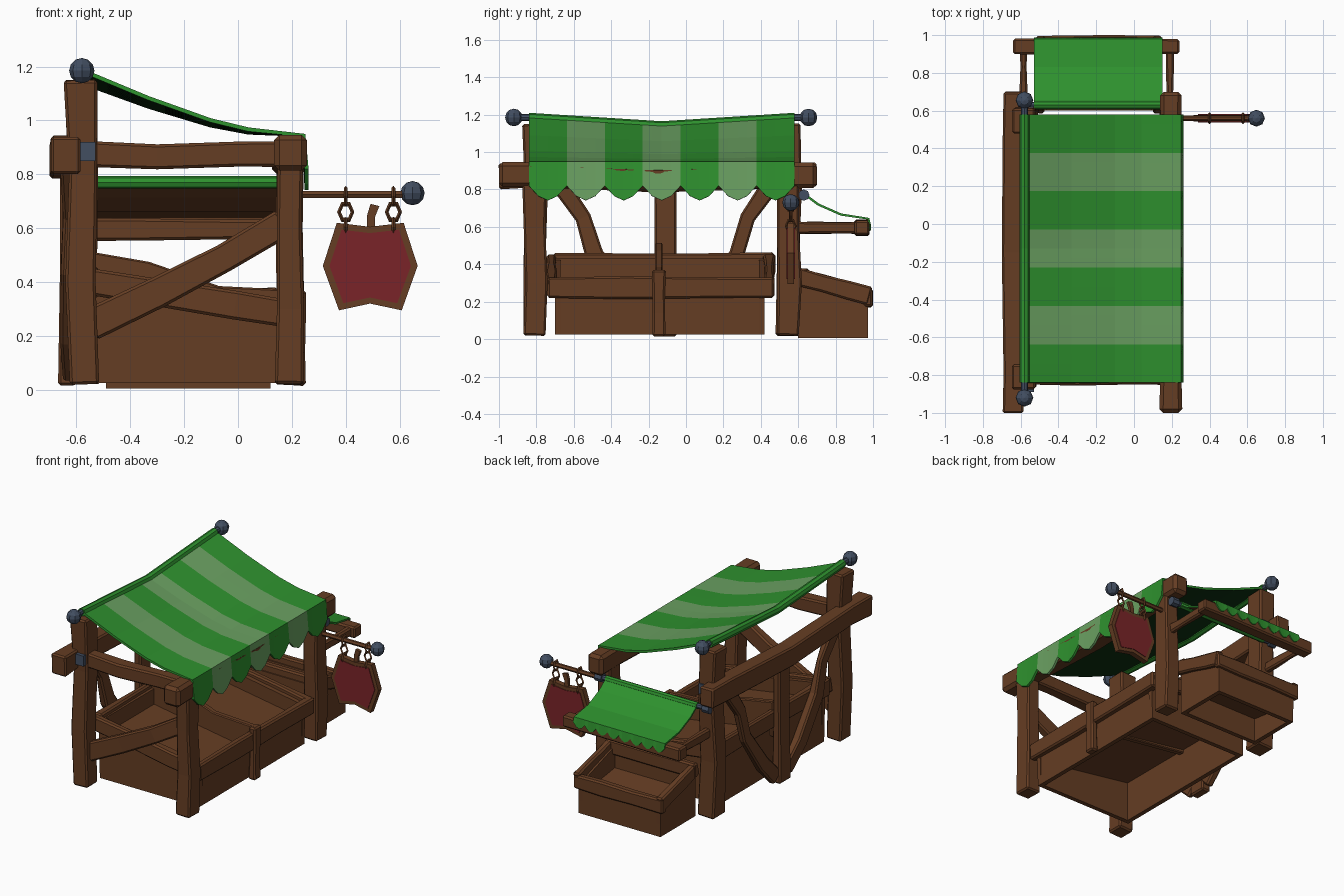
import bpy, bmesh, math, random
from mathutils import Vector

if "Cube" in bpy.data.objects:
    bpy.data.objects.remove(bpy.data.objects["Cube"])

random.seed(4)


def material(name, r, g, b):
    m = bpy.data.materials.new(name)
    m.diffuse_color = [((c / 255 + 0.055) / 1.055) ** 2.4 for c in (r, g, b)] + [1]
    m.use_nodes = True
    m.node_tree.nodes["Principled BSDF"].inputs["Base Color"].default_value = m.diffuse_color
    return m


wood = material("wood", 101, 61, 35)
green = material("green cloth", 46, 145, 46)
pale = material("pale green cloth", 106, 160, 97)
dark = material("dark green underside", 12, 46, 16)
metal = material("blue grey metal", 66, 78, 97)
red = material("red paint", 122, 36, 40)


def finish(name, bm, mats, bevel=0):
    bmesh.ops.recalc_face_normals(bm, faces=bm.faces)
    me = bpy.data.meshes.new(name)
    bm.to_mesh(me)
    bm.free()
    for m in mats:
        me.materials.append(m)
    ob = bpy.data.objects.new(name, me)
    bpy.context.collection.objects.link(ob)
    if bevel:
        mod = ob.modifiers.new("bevel", "BEVEL")
        mod.width, mod.segments = bevel, 1
    return ob


def beam(name, pts, w, h, side=(1, 0, 0), mat=wood, jit=0.006, bevel=0.01):
    """Rectangular timber lofted along a path; w is measured along side."""
    pts = [Vector(p) for p in pts]
    if len(pts) == 2:
        pts = [pts[0].lerp(pts[1], t) for t in (0, 0.35, 0.7, 1)]
    bm, rings = bmesh.new(), []
    for i, p in enumerate(pts):
        t = (pts[min(i + 1, len(pts) - 1)] - pts[max(i - 1, 0)]).normalized()
        u = Vector(side)
        u = (u - t * u.dot(t)).normalized()
        v = t.cross(u)
        a, b = (s / 2 + random.uniform(-jit, jit) for s in (w, h))
        rings.append([bm.verts.new(p + u * a * i_ + v * b * j_)
                      for i_, j_ in ((-1, -1), (1, -1), (1, 1), (-1, 1))])
    for r, q in zip(rings, rings[1:]):
        for k in range(4):
            bm.faces.new((r[k], r[(k + 1) % 4], q[(k + 1) % 4], q[k]))
    bm.faces.new(rings[0])
    bm.faces.new(rings[-1])
    return finish(name, bm, [mat], bevel)


def slab(name, poly, axis, a, b, mat=wood, bevel=0.0):
    """Polygon extruded along x (points y,z) or along y (points x,z)."""
    bm = bmesh.new()
    put = (lambda p, d: (d, *p)) if axis == "x" else (lambda p, d: (p[0], d, p[1]))
    lo, hi = ([bm.verts.new(put(p, d)) for p in poly] for d in (a, b))
    n = len(poly)
    for k in range(n):
        bm.faces.new((lo[k], lo[(k + 1) % n], hi[(k + 1) % n], hi[k]))
    bm.faces.new(lo)
    bm.faces.new(hi)
    return finish(name, bm, [mat], bevel)


def rod(name, pts, radius, mat, sides=8):
    bm, rings = bmesh.new(), []
    d = (Vector(pts[-1]) - Vector(pts[0])).normalized()
    u = d.cross(Vector((0, 0, 1))).normalized()
    v = d.cross(u)
    for p in pts:
        rings.append([bm.verts.new(Vector(p) + radius * (u * math.cos(k * math.tau / sides)
                      + v * math.sin(k * math.tau / sides))) for k in range(sides)])
    for r, q in zip(rings, rings[1:]):
        for k in range(sides):
            bm.faces.new((r[k], r[(k + 1) % sides], q[(k + 1) % sides], q[k]))
    bm.faces.new(rings[0])
    bm.faces.new(rings[-1])
    return finish(name, bm, [mat])


def ball(name, loc, r):
    bpy.ops.mesh.primitive_uv_sphere_add(segments=8, ring_count=6, radius=r, location=loc)
    bpy.context.object.name = name
    bpy.context.object.data.materials.append(metal)


def cloth(name, rows, mats, stripe, thick):
    """Grid of points, material chosen per column, dark or wooden underside by solidify."""
    bm = bmesh.new()
    vs = [[bm.verts.new(p) for p in row] for row in rows]
    for r, q in zip(vs, vs[1:]):
        for k in range(len(r) - 1):
            f = bm.faces.new((r[k], r[k + 1], q[k + 1], q[k]))
            f.material_index = stripe(k)
    ob = finish(name, bm, mats)
    if ob.data.polygons[0].normal.z < 0:
        ob.data.flip_normals()
    mod = ob.modifiers.new("thickness", "SOLIDIFY")
    mod.thickness, mod.offset, mod.material_offset = thick, -1, 2


# Corner posts, and long beams on both sides
for tag, y in (("front", -0.81), ("back", 0.545)):
    beam(tag + "_left_post", [(-0.57, y, 0.02), (-0.585, y, 0.4), (-0.575, y + 0.01, 0.8), (-0.585, y, 1.15)], 0.115, 0.125)
    beam(tag + "_right_post", [(0.19, y, 0.02), (0.195, y + 0.01, 0.3), (0.19, y, 0.6), (0.195, y, 0.9)], 0.1, 0.125)
    s = -1 if y < 0 else 1
    slab(tag + "_bracket", [(-0.59, 0.85), (-0.53, 0.85), (-0.53, 0.92), (-0.59, 0.92)], "y",
         y + s * 0.05, y + s * 0.08, metal)
beam("left_beam", [(-0.64, -1, 0.87), (-0.64, -0.8, 0.875), (-0.645, -0.15, 0.85), (-0.64, 0.5, 0.875), (-0.64, 0.7, 0.88)], 0.1, 0.13)
beam("right_beam", [(0.195, -1, 0.88), (0.195, -0.8, 0.88), (0.19, -0.15, 0.86), (0.195, 0.5, 0.875), (0.195, 0.7, 0.875)], 0.12, 0.135, bevel=0.02)

# Front cross beam and diagonal brace
beam("front_beam", [(-0.55, -0.81, 0.875), (-0.3, -0.81, 0.865), (0, -0.81, 0.875), (0.16, -0.81, 0.875)], 0.08, 0.1, (0, 1, 0))
beam("front_brace", [(-0.55, -0.8, 0.24), (-0.3, -0.8, 0.36), (-0.05, -0.8, 0.49), (0.17, -0.8, 0.62)], 0.06, 0.115, (0, 1, 0))

# Left side middle post with two curved braces
beam("left_middle_post", [(-0.635, -0.11, 0.015), (-0.635, -0.11, 0.4), (-0.635, -0.11, 0.86)], 0.06, 0.12)
for s in (-1, 1):
    beam("left_curved_brace", [(-0.63, -0.11 + s * d, z) for d, z in
         ((0.06, 0.06), (0.2, 0.2), (0.38, 0.45), (0.44, 0.65), (0.58, 0.85))], 0.05, 0.09)

# Main display box with sloping sides
side = [(-0.54, 0.025), (0.2, 0.025), (0.21, 0.3), (-0.55, 0.43)]
for s, a, b in ((-0.72, -0.70, -0.67), (0.445, 0.39, 0.42)):
    slab("box_end_wall", side, "y", a, b)
    beam("box_end_rim", [(-0.57, s, 0.405), (0.23, s, 0.275)], 0.055, 0.11, (0, 1, 0))
slab("box_right_wall", [(0.17, 0.025), (0.2, 0.025), (0.2, 0.26), (0.17, 0.26)], "y", -0.70, 0.42)
slab("box_left_wall", [(-0.54, 0.025), (-0.51, 0.025), (-0.51, 0.43), (-0.54, 0.43)], "y", -0.70, 0.42)
slab("box_floor", [(-0.54, 0.3), (0.2, 0.19), (0.2, 0.21), (-0.54, 0.33)], "y", -0.69, 0.41)
beam("box_right_rim", [(0.215, -0.74, 0.275), (0.215, 0.47, 0.275)], 0.055, 0.11)
beam("box_left_rim", [(-0.55, -0.71, 0.4), (-0.55, 0.47, 0.4)], 0.05, 0.12)
slab("box_divider", [(-0.56, 0.28), (0.22, 0.18), (0.23, 0.37), (-0.07, 0.385), (-0.33, 0.475), (-0.56, 0.515)],
     "y", -0.165, -0.125, bevel=0.006)
beam("box_strap", [(0.225, -0.145, 0.015), (0.23, -0.145, 0.37)], 0.05, 0.07, jit=0.003)

# Small crate behind the stall
for s, a, b in ((-0.495, -0.49, -0.46), (0.125, 0.09, 0.12)):
    slab("crate_side_wall", [(0.6, 0.005), (0.97, 0.005), (0.975, 0.22), (0.6, 0.34)], "x", a, b)
    beam("crate_side_rim", [(s, 0.595, 0.335), (s, 0.985, 0.23)], 0.045, 0.095, jit=0.003)
for n, y, z in (("near", 0.6, 0.33), ("far", 0.942, 0.22)):
    slab("crate_%s_wall" % n, [(y, 0.005), (y + 0.03, 0.005), (y + 0.03, z), (y, z)], "x", -0.49, 0.12)
    beam("crate_%s_rim" % n, [(-0.52, y + 0.032, z), (0.145, y + 0.032, z)], 0.045, 0.095, (0, 1, 0), jit=0.003)
slab("crate_floor", [(0.61, 0.17), (0.96, 0.12), (0.96, 0.14), (0.61, 0.19)], "x", -0.48, 0.11)

# Main striped awning with scalloped edge
y0, w = -0.84, 1.42 / 7
ys = [y0 + w * k / 4 for k in range(29)]


def sag(y):
    return 0.045 * (1 - abs(y + 0.13) / 0.71)


prof = [(-0.57, 1.19), (-0.33, 1.09), (-0.1, 1.008), (0.04, 0.974), (0.25, 0.95)]
rows = [[(x, y, z - sag(y) * (0.25 - x) / 0.82) for y in ys] for x, z in prof]
drop = [0.82, 0.765, 0.742, 0.765]
rows.append([(0.262, y, drop[k % 4]) for k, y in enumerate(ys)])
cloth("striped_awning", rows, [green, pale, dark, dark], lambda k: (k // 4) % 2, 0.015)

# Ridge pole with a cloth roll and end balls
rod("ridge_cloth_roll", [(-0.58, y, 1.183 - sag(y)) for y in (-0.84, -0.13, 0.58)], 0.027, green)
rod("ridge_pole", [(-0.58, y, 1.185 - max(sag(y), 0)) for y in (-0.92, -0.84, -0.13, 0.58, 0.66)], 0.018, metal)
for y in (-0.92, 0.655):
    ball("ridge_ball", (-0.58, y, 1.185), 0.047)

# Small rear awning on its frame
for x in (-0.585, 0.19):
    beam("rear_arm", [(x, 0.55, 0.595), (x, 0.95, 0.595)], 0.038, 0.065, jit=0.003)
beam("rear_crossbeam", [(-0.64, 0.94, 0.595), (0.24, 0.94, 0.595)], 0.075, 0.08, (0, 1, 0))
n = 32
xs = [-0.53 + 0.68 * k / n for k in range(n + 1)]
rows = [[(x, y, z) for x in xs] for y, z in ((0.63, 0.785), (0.71, 0.725), (0.83, 0.672), (0.98, 0.648))]
rows.append([(x, 0.988, (0.615, 0.59, 0.58, 0.59)[k % 4]) for k, x in enumerate(xs)])
cloth("rear_awning", rows, [green, green, wood], lambda k: 0, 0.012)
rod("rear_cloth_roll", [(-0.53, 0.63, 0.77), (0.15, 0.63, 0.77)], 0.023, green)
rod("rear_pole", [(-0.61, 0.63, 0.77), (0.21, 0.63, 0.77)], 0.017, metal)
for x in (-0.6, 0.2):
    rod("rear_pole_cap", [(x - 0.025, 0.63, 0.77), (x + 0.025, 0.63, 0.77)], 0.03, metal)

# Sign pole, chains and hanging sign
rod("sign_pole", [(0.2, 0.56, 0.725), (0.64, 0.56, 0.725)], 0.015, wood, 6)
ball("sign_pole_ball", (0.648, 0.56, 0.73), 0.045)
for x in (0.4, 0.577):
    for z, turn in ((0.72, 0), (0.66, 1), (0.605, 0)):
        bpy.ops.mesh.primitive_torus_add(major_segments=6, minor_segments=4, major_radius=0.025,
                                         minor_radius=0.007, location=(x, 0.56, z),
                                         rotation=(math.pi / 2, 0, 0 if turn else math.pi / 2))
        ob = bpy.context.object
        ob.name, ob.scale = "chain_link", (1, 1.35, 1)
        ob.data.materials.append(wood)
outline = [(0.367, 0.62), (0.49, 0.605), (0.615, 0.62), (0.667, 0.46), (0.608, 0.295), (0.49, 0.32), (0.375, 0.295), (0.315, 0.46)]
inner = [(0.49 + (x - 0.49) * 0.86, 0.46 + (z - 0.46) * 0.84) for x, z in outline]
slab("sign_board", outline, "y", 0.542, 0.578)
slab("sign_red_panel", inner, "y", 0.538, 0.582, red)
slab("sign_stem", [(0.478, 0.6), (0.508, 0.6), (0.508, 0.64), (0.525, 0.682), (0.492, 0.69), (0.48, 0.65)], "y", 0.55, 0.57)
